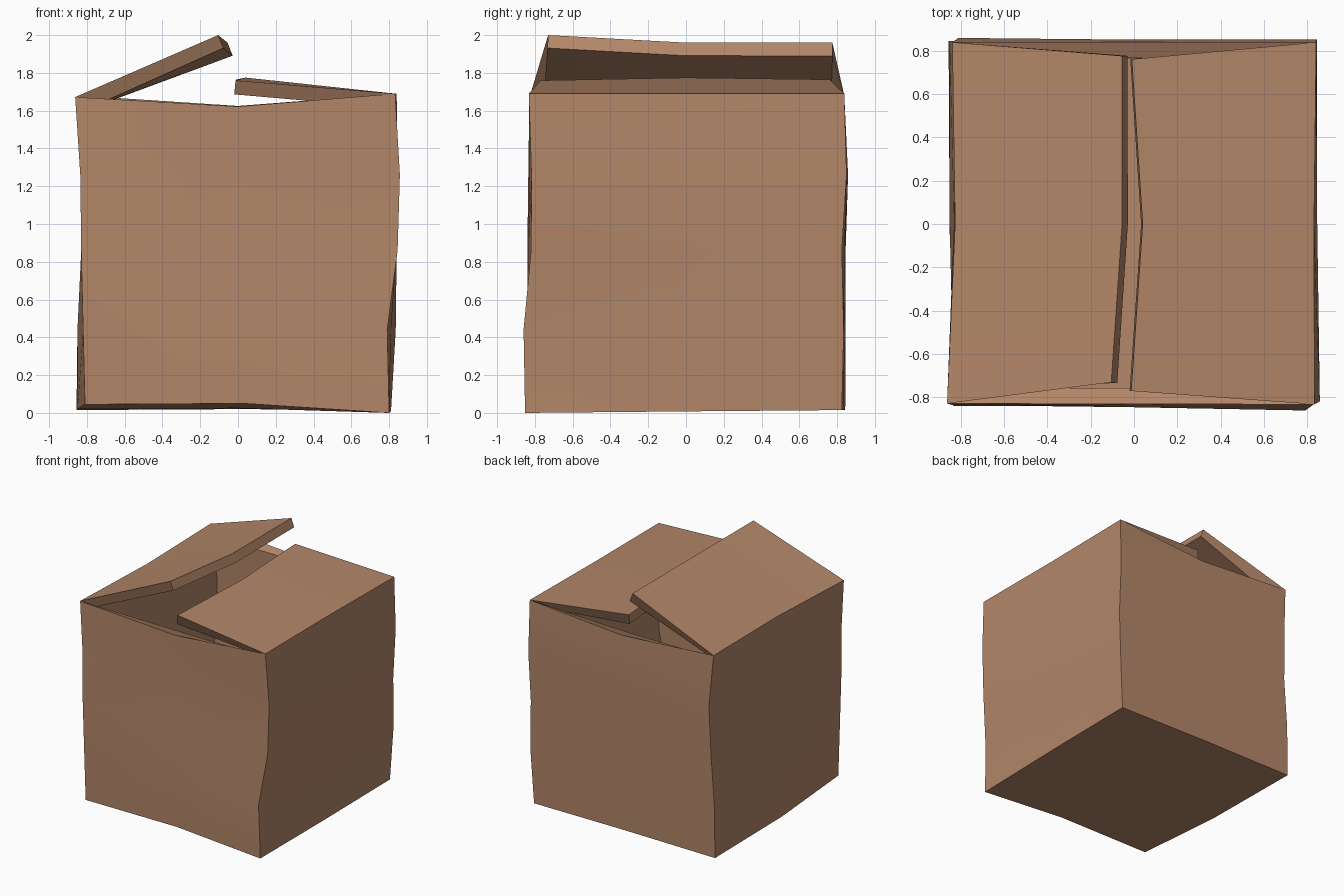
import bpy, bmesh, math

if "Cube" in bpy.data.objects:
    bpy.data.objects.remove(bpy.data.objects["Cube"])

LEVELS = [0.0, 0.44, 0.86, 1.26]

# corner columns: (x, y) per level, bottom to rim
front_left = [(-.81, -.83), (-.82, -.835), (-.83, -.84), (-.835, -.835), (-.862, -.828)]
front_right = [(.80, -.852), (.79, -.86), (.845, -.82), (.857, -.818), (.832, -.832)]
back_right = [(.81, .825), (.835, .835), (.84, .825), (.845, .85), (.84, .838)]
back_left = [(-.855, .843), (-.85, .845), (-.82, .845), (-.81, .858), (-.838, .838)]
# columns down the middle of each wall
front_mid = [(.03, -.84), (0, -.845), (0, -.835), (0, -.83), (0, -.83)]
right_mid = [(.81, 0), (.81, 0), (.84, 0), (.845, 0), (.83, 0)]
back_mid = [(0, .835), (0, .84), (0, .84), (0, .85), (0, .84)]
left_mid = [(-.85, -.04), (-.85, 0), (-.83, 0), (-.83, 0), (-.825, 0)]

columns = [front_left, front_mid, front_right, right_mid,
           back_right, back_mid, back_left, left_mid]
bottom_z = [.045, .05, 0, .008, .015, .02, .015, .02]
rim_z = [1.672, 1.622, 1.69, 1.69, 1.69, 1.625, 1.68, 1.675]

bm = bmesh.new()

# walls
grid = []
for col, zb, zr in zip(columns, bottom_z, rim_z):
    zs = [zb] + LEVELS[1:] + [zr]
    grid.append([bm.verts.new((x, y, z)) for (x, y), z in zip(col, zs)])
for i in range(8):
    a, b = grid[i], grid[(i + 1) % 8]
    for k in range(4):
        bm.faces.new((a[k], b[k], b[k + 1], a[k + 1]))

# bottom
centre = bm.verts.new((0, 0, .025))
for i in range(0, 8, 2):
    bm.faces.new((centre, grid[i + 1][0], grid[i][0], grid[i - 1][0]))


# top flaps hinged on the left and right rims
def flap(hinge_columns, tips):
    hinge = [grid[i][-1] for i in hinge_columns]
    tip = [bm.verts.new(p) for p in tips]
    for k in range(2):
        bm.faces.new((hinge[k], hinge[k + 1], tip[k + 1], tip[k]))


flap((0, 7, 6), [(-.105, -.73, 2.0), (-.055, 0, 1.96), (-.055, .775, 1.96)])
flap((2, 3, 4), [(-.013, -.77, 1.76), (.04, 0, 1.775), (-.01, .76, 1.765)])

# make every face point outward
bmesh.ops.recalc_face_normals(bm, faces=bm.faces)
bm.normal_update()
lowest = min(bm.faces, key=lambda f: f.calc_center_median().z)
if lowest.normal.z > 0:
    bmesh.ops.reverse_faces(bm, faces=bm.faces)

mesh = bpy.data.meshes.new("open_box")
bm.to_mesh(mesh)
bm.free()
box = bpy.data.objects.new("open_box", mesh)
bpy.context.collection.objects.link(box)

# cardboard thickness, inward only
solid = box.modifiers.new("thickness", 'SOLIDIFY')
solid.thickness = .074
solid.offset = -1
solid.use_even_offset = True
solid.use_quality_normals = True

bpy.context.view_layer.objects.active = box
box.select_set(True)
bpy.ops.object.modifier_apply(modifier=solid.name)
bpy.ops.object.shade_smooth_by_angle(angle=math.radians(30))

card = bpy.data.materials.new("cardboard")
card.diffuse_color = (.45, .24, .14, 1)
card.use_nodes = True
card.node_tree.nodes["Principled BSDF"].inputs["Base Color"].default_value = card.diffuse_color
mesh.materials.append(card)
